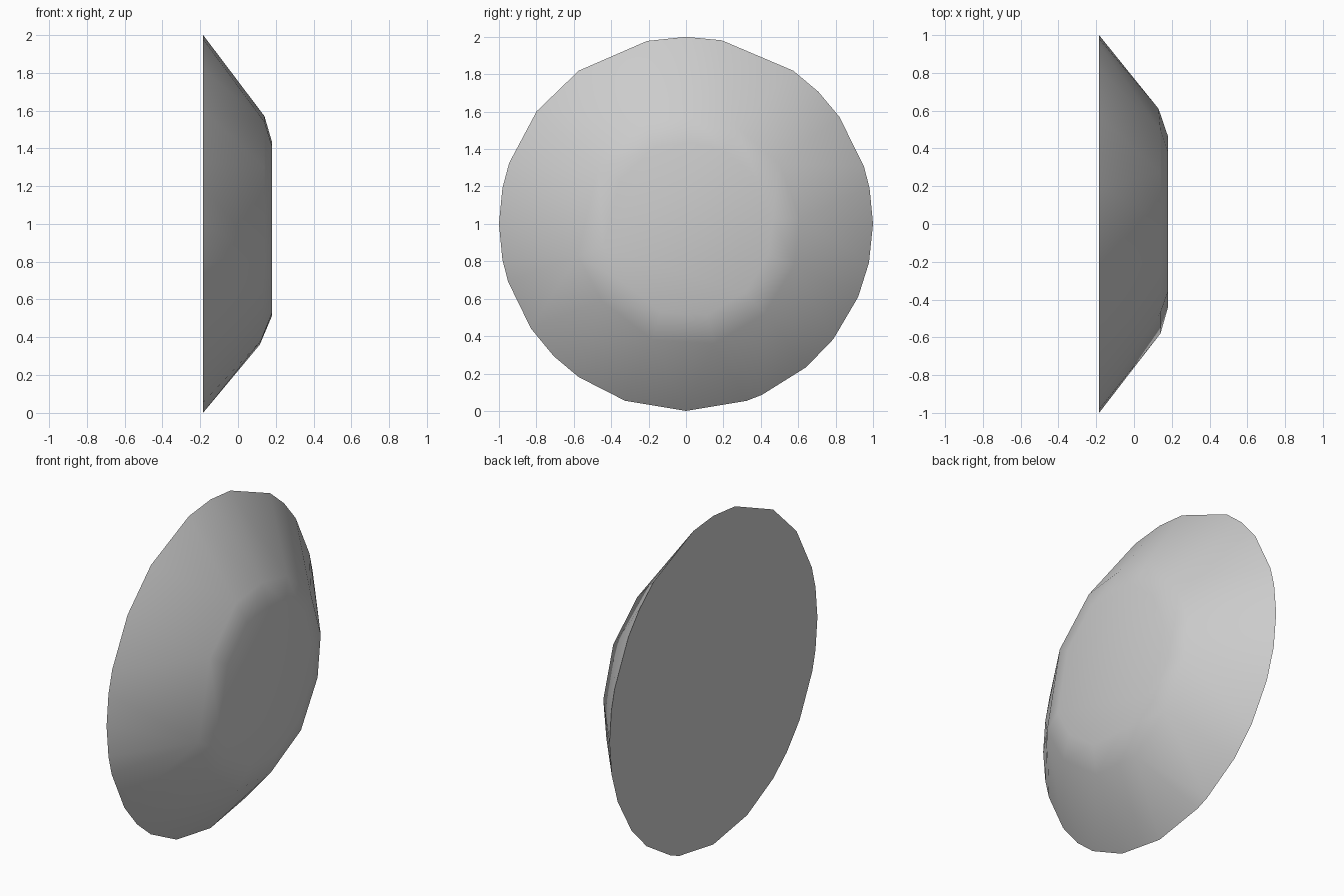
import bpy
import bmesh
import math

default_cube = bpy.data.objects.get("Cube")
if default_cube:
    bpy.data.objects.remove(default_cube, do_unlink=True)

BACK, FRONT = -0.185, 0.18
CENTRE_HEIGHT = 1.0
PLATEAU_SCALE = 0.76

# Uneven corner angles of the round rim, in degrees
RIM_ANGLES = (0, 11, 18, 35, 45, 55, 79, 90, 102, 125, 143, 161, 169, 180,
              191, 198, 214, 225, 235, 251, 270, 289, 294, 310, 322, 337, 348)

# Irregular shoulder where the sloping side meets the plateau: y, z, depth
SHOULDER = ((0.61, 0.03, 0.13), (0.50, 0.32, 0.14), (0.27, 0.52, 0.14),
            (0.03, 0.57, 0.14), (-0.22, 0.54, 0.14), (-0.47, 0.30, 0.14),
            (-0.58, -0.17, 0.14), (-0.45, -0.41, 0.13), (-0.18, -0.62, 0.12),
            (0.15, -0.64, 0.115), (0.42, -0.48, 0.13), (0.58, -0.22, 0.13))


def make_material(name, colour):
    material = bpy.data.materials.new(name)
    material.use_nodes = True
    material.diffuse_color = colour
    shader = next(n for n in material.node_tree.nodes if n.type == "BSDF_PRINCIPLED")
    shader.inputs["Base Color"].default_value = colour
    return material


def hull_object(name, points, material):
    """Wrap a set of points in a closed convex skin."""
    bm = bmesh.new()
    for point in points:
        bm.verts.new(point)
    bmesh.ops.convex_hull(bm, input=bm.verts[:])
    loose = [v for v in bm.verts if not v.link_faces]
    bmesh.ops.delete(bm, geom=loose, context="VERTS")
    # Merge the triangles of the flat back and plateau
    bmesh.ops.dissolve_limit(bm, angle_limit=math.radians(0.3),
                             verts=bm.verts[:], edges=bm.edges[:])
    bmesh.ops.recalc_face_normals(bm, faces=bm.faces[:])
    mesh = bpy.data.meshes.new(name)
    bm.to_mesh(mesh)
    bm.free()
    mesh.materials.append(material)
    obj = bpy.data.objects.new(name, mesh)
    bpy.context.collection.objects.link(obj)
    return obj


# Rim, shoulder and plateau outlines
rim = [(BACK, math.cos(a), CENTRE_HEIGHT + math.sin(a))
       for a in map(math.radians, RIM_ANGLES)]
shoulder = [(x, y, CENTRE_HEIGHT + z) for y, z, x in SHOULDER]
plateau = [(FRONT, y * PLATEAU_SCALE, CENTRE_HEIGHT + z * PLATEAU_SCALE)
           for y, z, x in SHOULDER]

# Shallow domed disc
grey = make_material("plain grey", (0.6, 0.6, 0.6, 1.0))
disc = hull_object("bevelled_disc", rim + shoulder + plateau, grey)

# Soft shading on the slope, crisp edge around the flat back
bpy.ops.object.select_all(action="DESELECT")
disc.select_set(True)
bpy.context.view_layer.objects.active = disc
bpy.ops.object.shade_smooth_by_angle(angle=math.radians(50))
